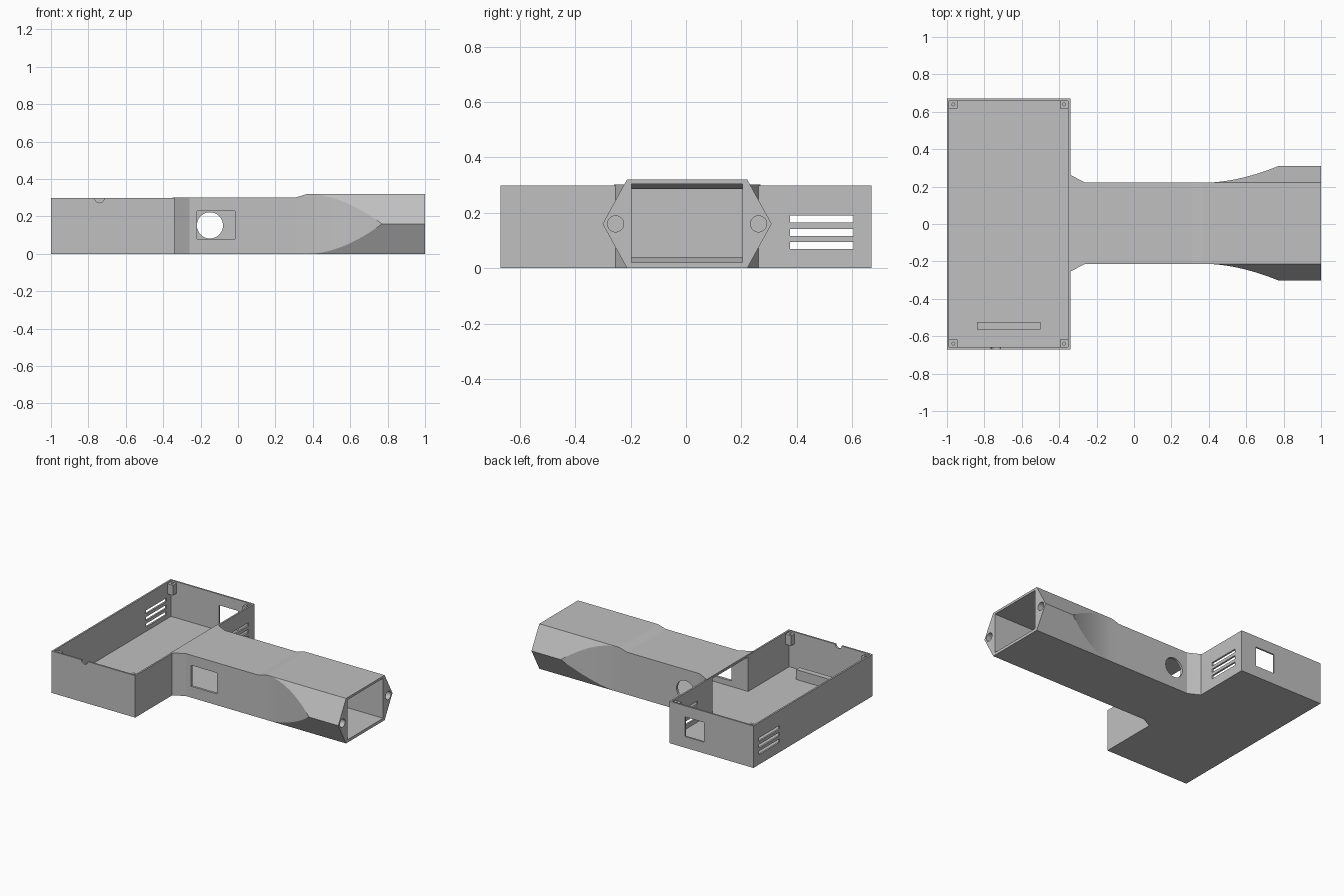
import bpy, bmesh, math
from mathutils import Matrix, Vector

if "Cube" in bpy.data.objects:
    bpy.data.objects.remove(bpy.data.objects["Cube"])

grey = bpy.data.materials.new("plain grey")
grey.diffuse_color = (0.53, 0.53, 0.53, 1)
grey.use_nodes = True
grey.node_tree.nodes["Principled BSDF"].inputs["Base Color"].default_value = grey.diffuse_color


def finish(bm, name):
    bmesh.ops.recalc_face_normals(bm, faces=bm.faces[:])
    me = bpy.data.meshes.new(name)
    bm.to_mesh(me)
    bm.free()
    me.materials.append(grey)
    ob = bpy.data.objects.new(name, me)
    bpy.context.collection.objects.link(ob)
    return ob


def box(name, x0, x1, y0, y1, z0, z1):
    bm = bmesh.new()
    size = Matrix.Diagonal((x1 - x0, y1 - y0, z1 - z0, 1))
    mid = Matrix.Translation(((x0 + x1) / 2, (y0 + y1) / 2, (z0 + z1) / 2))
    bmesh.ops.create_cube(bm, size=1, matrix=mid @ size)
    return finish(bm, name)


def rod(name, centre, axis, r, length, n=48):
    bm = bmesh.new()
    turn = Vector(axis).to_track_quat('Z', 'Y').to_matrix().to_4x4()
    bmesh.ops.create_cone(bm, cap_ends=True, segments=n, radius1=r, radius2=r, depth=length,
                          matrix=Matrix.Translation(centre) @ turn)
    return finish(bm, name)


def loft(name, sections):
    """Skin a list of (x, [(y, z), ...]) rings."""
    bm = bmesh.new()
    rings = [[bm.verts.new((x, y, z)) for y, z in pts] for x, pts in sections]
    n = len(rings[0])
    for a, b in zip(rings, rings[1:]):
        for i in range(n):
            j = (i + 1) % n
            bm.faces.new((a[i], a[j], b[j], b[i]))
    bm.faces.new(rings[0])
    bm.faces.new(rings[-1])
    bmesh.ops.remove_doubles(bm, verts=bm.verts[:], dist=1e-4)
    return finish(bm, name)


def combine(target, other, operation='DIFFERENCE'):
    mod = target.modifiers.new("bool", 'BOOLEAN')
    mod.operation, mod.solver, mod.object = operation, 'EXACT', other
    bpy.context.view_layer.objects.active = target
    bpy.ops.object.modifier_apply(modifier=mod.name)
    bpy.data.objects.remove(other)


CY = 0.004          # the handle sits slightly off centre
HALF, WING = 0.217, 0.088


def section(x, half, h, flare=0.0):
    """Handle outline: a rectangle whose sides bulge into a clipped hexagon."""
    f, zl = half + flare * WING, flare * h / 2
    right = [(half, 0), (f, zl), (f, h - zl), (half, h)]
    return x, [(CY + y, z) for y, z in right] + [(CY - y, z) for y, z in reversed(right)]


# Handle body with flared root, raised nozzle and curved side wings
rings = [section(-0.35, 0.264, 0.302), section(-0.34, 0.258, 0.302),
         section(-0.26, HALF, 0.302), section(0.31, HALF, 0.302), section(0.37, HALF, 0.32)]
for i in range(1, 15):
    t = i / 14
    rings.append(section(0.38 + 0.39 * t, HALF, 0.32, t ** 1.8))
rings.append(section(1.0, HALF, 0.32, 1.0))
handle = loft("handle", rings)

# Tray outer block joined with the handle
housing = box("housing", -1, -0.34, -0.67, 0.67, 0, 0.298)
combine(housing, handle, 'UNION')

# Tray cavity and handle duct
combine(housing, box("tray_cavity", -0.988, -0.352, -0.658, 0.658, 0.04, 0.6))


def duct(x, z0, z1):
    return x, [(CY - 0.2, z0), (CY + 0.2, z0), (CY + 0.2, z1), (CY - 0.2, z1)]


combine(housing, loft("duct", [duct(-0.37, 0.04, 0.285), duct(0.31, 0.04, 0.285),
                               duct(0.37, 0.02, 0.304), duct(1.02, 0.02, 0.304)]))

# Vent slots in both long tray walls
for z in (0.07, 0.117, 0.165):
    for x in (-1, -0.346):
        combine(housing, box("slot", x - 0.03, x + 0.03, 0.375, 0.605, z, z + 0.025))

# Rear window, cable notch, handle window, round handle hole
combine(housing, box("window", -0.61, -0.46, 0.6, 0.72, 0.08, 0.22))
combine(housing, rod("notch", (-0.74, -0.665, 0.298), (0, 1, 0), 0.025, 0.05))
combine(housing, box("side_window", -0.22, -0.015, -0.3, -0.1, 0.08, 0.23))
combine(housing, rod("side_hole", (-0.15, 0.21, 0.152), (0, 1, 0), 0.07, 0.12))

# Blind screw holes in the nozzle end
for s in (-1, 1):
    combine(housing, rod("end_hole", (0.96, CY + s * 0.258, 0.16), (1, 0, 0), 0.029, 0.2))

# Corner screw posts
parts = [housing]
for x, sx in ((-0.988, 1), (-0.352, -1)):
    for sy in (-1, 1):
        xs = sorted((x - sx * 0.004, x + sx * 0.043))
        ys = sorted((sy * 0.662, sy * 0.617))
        post = box("corner_post", *xs, *ys, 0.215, 0.287)
        combine(post, rod("screw_hole", (x + sx * 0.022, sy * 0.64, 0.28), (0, 0, 1),
                          0.008, 0.1, 24))
        parts.append(post)

# Rib standing on the tray floor
parts.append(box("floor_rib", -0.84, -0.5, -0.565, -0.525, 0.035, 0.11))

# Smooth curves, crisp edges
for ob in parts:
    bpy.ops.object.select_all(action='DESELECT')
    ob.select_set(True)
    bpy.context.view_layer.objects.active = ob
    bpy.ops.object.shade_smooth_by_angle(angle=math.radians(16))
